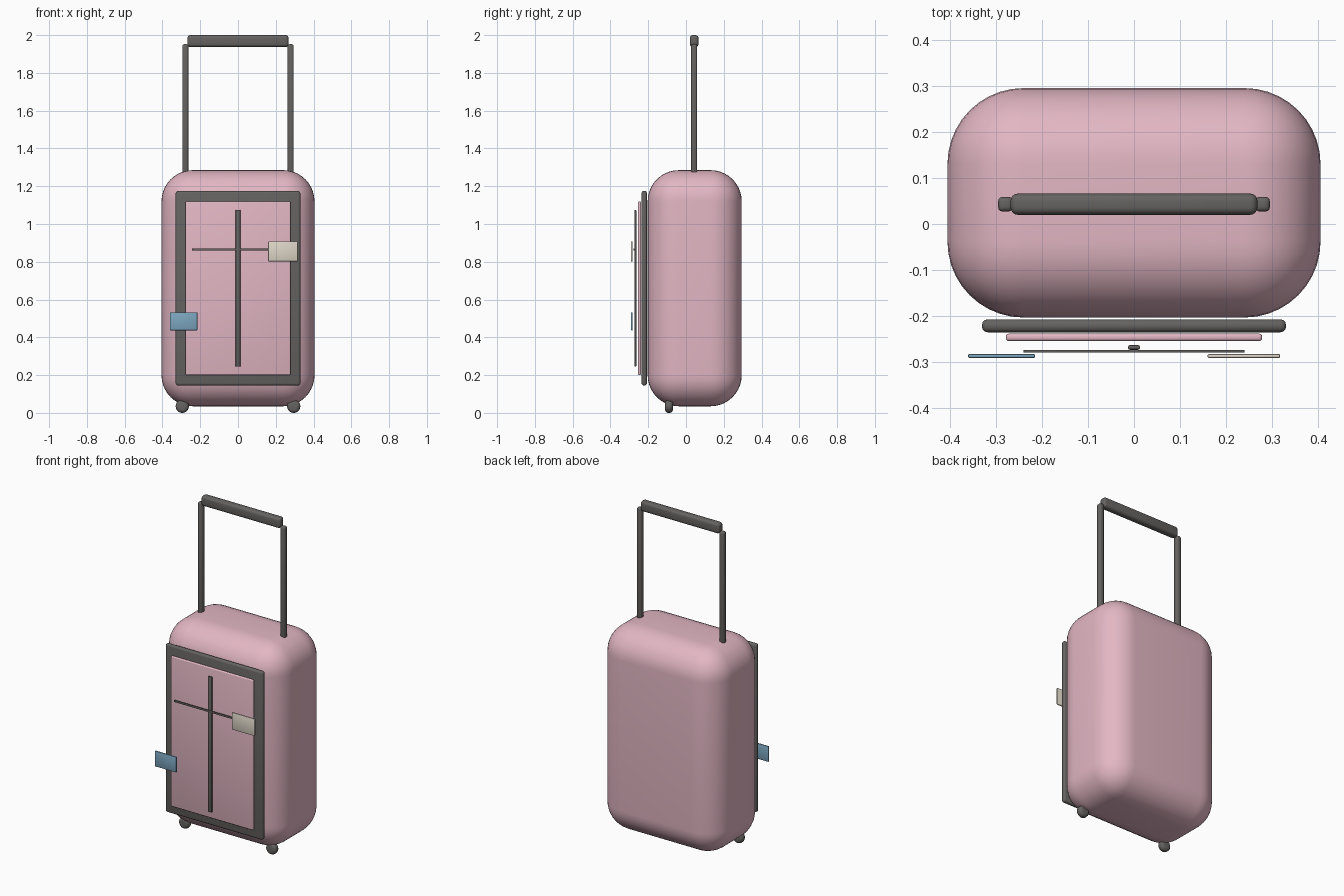
import bpy, math

if "Cube" in bpy.data.objects:
    bpy.data.objects.remove(bpy.data.objects["Cube"])


def material(name, rgb):
    m = bpy.data.materials.new(name)
    m.diffuse_color = (*rgb, 1)
    m.use_nodes = True
    m.node_tree.nodes["Principled BSDF"].inputs["Base Color"].default_value = m.diffuse_color
    return m


PINK = material("pink_shell", (0.76, 0.47, 0.55))
DARK = material("dark_trim", (0.13, 0.125, 0.12))
BLUE = material("blue_tag", (0.20, 0.38, 0.52))
CREAM = material("cream_tag", (0.73, 0.67, 0.57))


def finish(name, mat, bevel, segments):
    ob = bpy.context.object
    ob.name = name
    ob.data.materials.append(mat)
    mod = ob.modifiers.new("rounding", 'BEVEL')
    mod.width = bevel
    mod.segments = segments
    mod.limit_method = 'ANGLE'
    mod.angle_limit = math.radians(40)
    bpy.ops.object.modifier_apply(modifier=mod.name)
    bpy.ops.object.shade_smooth_by_angle(angle=math.radians(35))
    return ob


def box(name, x, y, z, mat, bevel, segments=3):
    """Rounded box from (min, max) ranges on each axis."""
    spans = (x, y, z)
    bpy.ops.mesh.primitive_cube_add(size=1, location=[(a + b) / 2 for a, b in spans])
    bpy.context.object.scale = [b - a for a, b in spans]
    bpy.ops.object.transform_apply(location=False, rotation=False, scale=True)
    return finish(name, mat, bevel, segments)


# Shell
box("shell", (-0.405, 0.405), (-0.203, 0.295), (0.035, 1.285), PINK, 0.165, 10)

# Front pocket: dark backing border and pink panel
box("pocket_border", (-0.33, 0.33), (-0.235, -0.207), (0.145, 1.175), DARK, 0.012)
box("pocket_panel", (-0.278, 0.278), (-0.254, -0.238), (0.20, 1.12), PINK, 0.006)

# Crossing straps
box("vertical_strap", (-0.013, 0.013), (-0.273, -0.263), (0.245, 1.075), DARK, 0.004, 2)
box("horizontal_strap", (-0.24, 0.24), (-0.279, -0.273), (0.859, 0.871), DARK, 0.002, 2)

# Tags
box("left_tag", (-0.36, -0.215), (-0.291, -0.282), (0.437, 0.532), BLUE, 0.003, 2)
box("right_tag", (0.16, 0.317), (-0.291, -0.282), (0.802, 0.907), CREAM, 0.003, 2)

# Telescopic posts and wheels on both sides
for side, s in (("left", -1), ("right", 1)):
    cx = 0.279 * s
    box(side + "_handle_post", (cx - 0.016, cx + 0.016), (0.027, 0.059),
        (1.23, 1.952), DARK, 0.01)
    bpy.ops.mesh.primitive_cylinder_add(vertices=32, radius=0.035, depth=0.042,
                                        location=(0.295 * s, -0.09, 0.035),
                                        rotation=(math.pi / 2, 0, 0))
    finish(side + "_wheel", DARK, 0.018, 5)

# Grip
box("handle_grip", (-0.268, 0.268), (0.02, 0.066), (1.937, 2.0), DARK, 0.016, 4)
